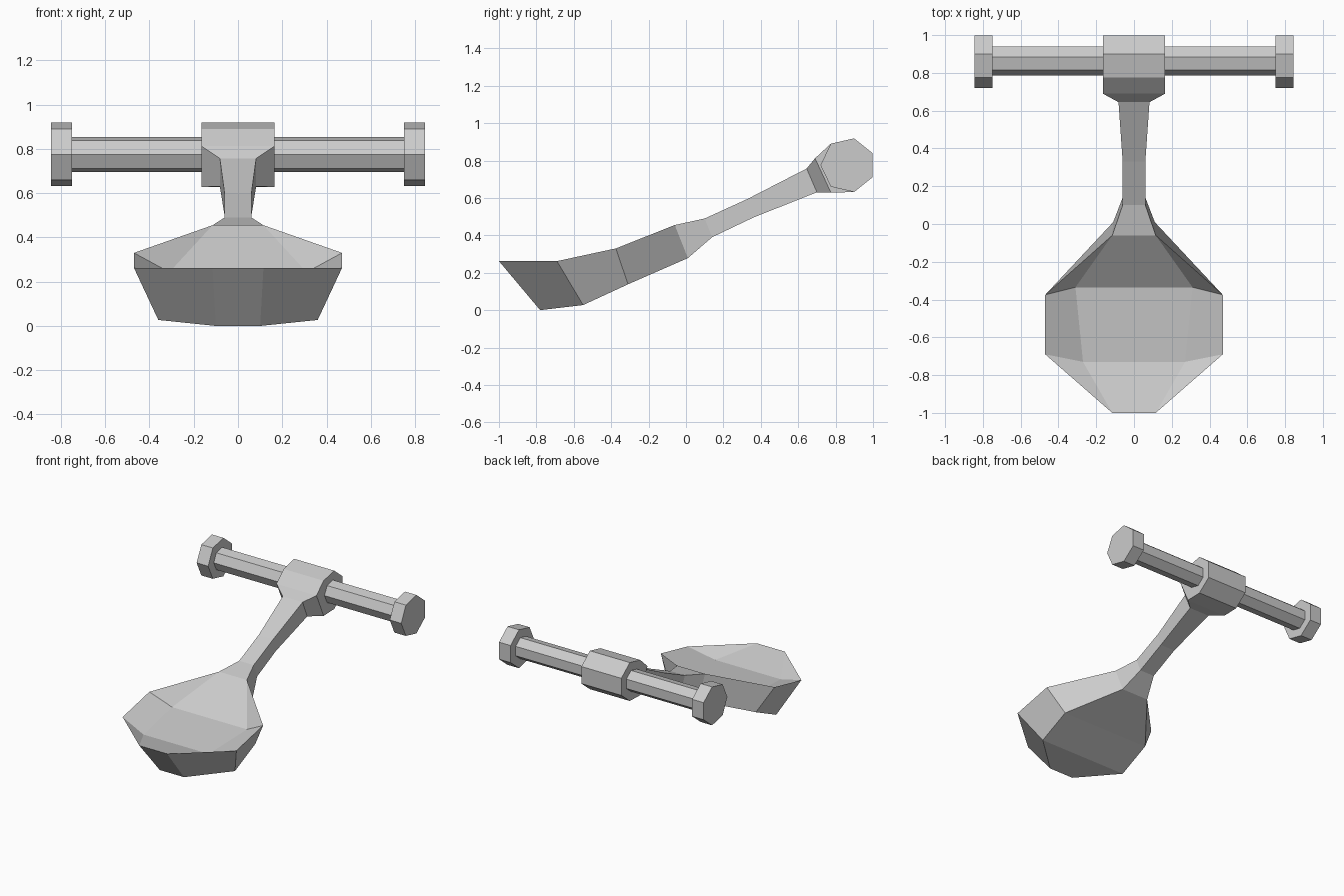
import bpy
import bmesh
import math

cube = bpy.data.objects.get("Cube")
if cube:
    bpy.data.objects.remove(cube, do_unlink=True)

grey = bpy.data.materials.new("plain_grey")
grey.use_nodes = True
colour = (0.6, 0.6, 0.6, 1)
grey.diffuse_color = colour
grey.node_tree.nodes["Principled BSDF"].inputs["Base Color"].default_value = colour

AXIS_Y, AXIS_Z = 0.866, 0.775  # centre line of the crossbar


def finish(name, bm):
    bmesh.ops.recalc_face_normals(bm, faces=bm.faces)
    mesh = bpy.data.meshes.new(name)
    bm.to_mesh(mesh)
    bm.free()
    mesh.materials.append(grey)
    obj = bpy.data.objects.new(name, mesh)
    bpy.context.collection.objects.link(obj)
    return obj


def pair(bm, x, y, z):
    """Mirrored left and right vertices."""
    return [bm.verts.new((s * x, y, z)) for s in (1, -1)]


def prism(name, outline, x0, x1):
    """Extrude a (y, z) outline along x."""
    bm = bmesh.new()
    face = bm.faces.new([bm.verts.new((x0, y, z)) for y, z in outline])
    ext = bmesh.ops.extrude_face_region(bm, geom=[face], use_keep_orig=True)
    moved = [v for v in ext["geom"] if isinstance(v, bmesh.types.BMVert)]
    bmesh.ops.translate(bm, verts=moved, vec=(x1 - x0, 0, 0))
    return finish(name, bm)


def heptagon(radius):
    angles = [math.pi + i * math.tau / 7 for i in range(7)]
    return [(AXIS_Y + radius * math.cos(a), AXIS_Z + radius * math.sin(a)) for a in angles]


def loft(bm, sections, open_top=False):
    """Join four-cornered sections: (top x, y, z), (bottom x, y, z)."""
    rings = [(pair(bm, *top), pair(bm, *low)) for top, low in sections]
    for (t0, b0), (t1, b1) in zip(rings, rings[1:]):
        for i in (0, 1):
            bm.faces.new((t0[i], t1[i], b1[i], b0[i]))
        bm.faces.new((b0[0], b1[0], b1[1], b0[1]))
        if not open_top:
            bm.faces.new((t0[0], t0[1], t1[1], t1[0]))
    return rings


# Scoop: faceted outer shell with a shallow hollow
neck = ((0.115, -0.06, 0.455), (0.11, 0.01, 0.278))
bm = bmesh.new()
rings = loft(bm, [
    ((0.115, -1.0, 0.262), (0.10, -0.78, 0.0)),
    ((0.47, -0.69, 0.262), (0.36, -0.55, 0.027)),
    ((0.47, -0.375, 0.33), (0.36, -0.31, 0.138)),
    neck,
], open_top=True)
tip, front, back, throat = [top for top, low in rings]
inner_front = pair(bm, 0.27, -0.73, 0.20)
inner_back = pair(bm, 0.31, -0.335, 0.243)
for i in (0, 1):
    bm.faces.new((tip[i], front[i], inner_front[i]))
    bm.faces.new((front[i], back[i], inner_back[i], inner_front[i]))
    bm.faces.new((back[i], throat[i], inner_back[i]))
for near, far in ((tip, inner_front), (inner_front, inner_back), (inner_back, throat)):
    bm.faces.new((near[0], near[1], far[1], far[0]))
bm.faces.new(rings[0][0] + rings[0][1][::-1])
finish("scoop", bm).data.update()

# Handle: slim shaft flaring out into the hub
bm = bmesh.new()
rings = loft(bm, [
    neck,
    ((0.06, 0.10, 0.49), (0.06, 0.14, 0.39)),
    ((0.06, 0.33, 0.595), (0.06, 0.36, 0.495)),
    ((0.082, 0.645, 0.757), (0.082, 0.70, 0.63)),
    ((0.165, 0.69, 0.812), (0.165, 0.775, 0.628)),
])
finish("handle", bm)

# Hub: heptagon with its front flattened to meet the handle
hub = heptagon(0.147)
hub[0:2] = [(0.69, 0.812), (0.775, 0.628)]
prism("hub", hub, -0.165, 0.165)

# Crossbar and its end caps
prism("crossbar", heptagon(0.081), -0.78, 0.78)
for side, s in (("left", 1), ("right", -1)):
    prism(side + "_end_cap", heptagon(0.147), s * 0.75, s * 0.845)
